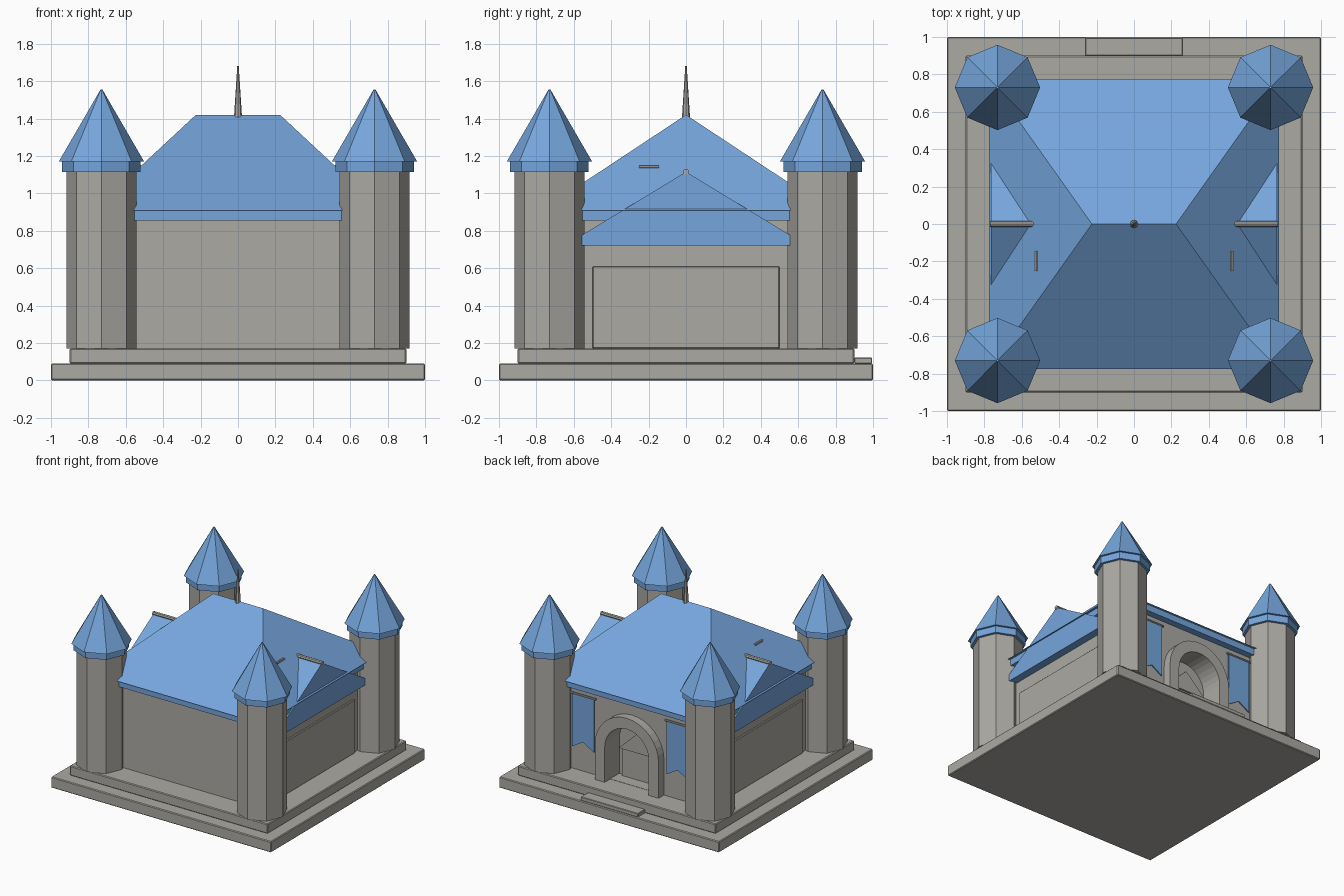
import bpy, bmesh, math
from mathutils import Matrix

if "Cube" in bpy.data.objects:
    bpy.data.objects.remove(bpy.data.objects["Cube"])


def material(name, rgb):
    m = bpy.data.materials.new(name)
    m.diffuse_color = (*rgb, 1)
    m.use_nodes = True
    m.node_tree.nodes["Principled BSDF"].inputs["Base Color"].default_value = m.diffuse_color
    return m


STONE = material("warm_grey_stone", (0.41, 0.40, 0.37))
BLUE = material("slate_blue", (0.18, 0.38, 0.72))


def finish(name, bm, mat, bevel=0):
    bmesh.ops.recalc_face_normals(bm, faces=bm.faces)
    me = bpy.data.meshes.new(name)
    bm.to_mesh(me)
    bm.free()
    ob = bpy.data.objects.new(name, me)
    bpy.context.collection.objects.link(ob)
    if mat:
        me.materials.append(mat)
    if bevel:
        b = ob.modifiers.new("bevel", "BEVEL")
        b.width, b.segments = bevel, 1
    return ob


def box(name, x, y, z, mat, bevel=0):
    bm = bmesh.new()
    bmesh.ops.create_cube(bm, size=1)
    for v in bm.verts:
        v.co = [r[0] if c < 0 else r[1] for c, r in zip(v.co, (x, y, z))]
    return finish(name, bm, mat, bevel)


def cone(name, at, r1, r2, length, mat, sides=8, axis="Z"):
    """Tapered prism starting at a point and running along an axis."""
    bm = bmesh.new()
    bmesh.ops.create_cone(bm, cap_ends=True, segments=sides, radius1=r1, radius2=r2, depth=length)
    turn = {"Z": Matrix(), "X": Matrix.Rotation(math.pi / 2, 4, "Y"),
            "Y": Matrix.Rotation(-math.pi / 2, 4, "X")}[axis]
    bm.transform(Matrix.Translation(at) @ turn @ Matrix.Translation((0, 0, length / 2)))
    return finish(name, bm, mat)


def prism(name, outline, a, b, axis, mat):
    """Extrude a 2D outline (horizontal, z) along x or y from a to b."""
    bm = bmesh.new()
    place = (lambda p, d: (d, p[0], p[1])) if axis == "X" else (lambda p, d: (p[0], d, p[1]))
    lo = [bm.verts.new(place(p, a)) for p in outline]
    hi = [bm.verts.new(place(p, b)) for p in outline]
    bm.faces.new(lo)
    bm.faces.new(hi)
    n = len(outline)
    for i in range(n):
        j = (i + 1) % n
        bm.faces.new((lo[i], lo[j], hi[j], hi[i]))
    return finish(name, bm, mat)


def arch(r, spring, foot, steps=16):
    curve = [(r * math.cos(math.pi * i / steps), spring + r * math.sin(math.pi * i / steps))
             for i in range(steps + 1)]
    return [(r, foot)] + curve + [(-r, foot)]


# Stepped plinth
box("plinth_lower", (-1, 1), (-1, 1), (0, 0.09), STONE, 0.006)
box("plinth_upper", (-0.9, 0.9), (-0.9, 0.9), (0.09, 0.17), STONE, 0.006)
box("entrance_step", (-0.26, 0.26), (0.9, 0.995), (0.09, 0.122), STONE, 0.004)

# Main hall with an arched recess cut in the entrance side
hall = box("hall_walls", (-0.7, 0.7), (-0.7, 0.7), (0.17, 0.87), STONE)
cutter = prism("doorway_cutter", arch(0.2, 0.46, 0.172), 0.58, 0.8, "Y", None)
cut = hall.modifiers.new("doorway", "BOOLEAN")
cut.object, cut.operation, cut.solver = cutter, "DIFFERENCE", "EXACT"
bpy.context.view_layer.objects.active = hall
bpy.ops.object.modifier_apply(modifier=cut.name)
bpy.data.objects.remove(cutter)

# Door surround and door with a pointed head
outer, inner = arch(0.29, 0.46, 0.17), arch(0.2, 0.46, 0.17)
prism("door_arch", outer + inner[::-1], 0.69, 0.77, "Y", STONE)
prism("door_leaf", [(-0.16, 0.172), (0.16, 0.172), (0.16, 0.4), (-0.16, 0.4)],
      0.575, 0.6, "Y", STONE)
prism("door_head", [(-0.18, 0.4), (0.18, 0.4), (0, 0.57)], 0.575, 0.615, "Y", STONE)

# Main hipped roof with its fascia
box("roof_fascia", (-0.755, 0.755), (-0.755, 0.755), (0.855, 0.91), BLUE)
bm = bmesh.new()
eave = [bm.verts.new((x, y, 0.908)) for x, y in
        ((-0.775, -0.775), (0.775, -0.775), (0.775, 0.775), (-0.775, 0.775))]
left, right = (bm.verts.new((x, 0, 1.42)) for x in (-0.225, 0.225))
for f in (eave, (eave[0], eave[1], right, left), (eave[2], eave[3], left, right),
          (eave[1], eave[2], right), (eave[3], eave[0], left)):
    bm.faces.new(f)
finish("hipped_roof", bm, BLUE)
cone("roof_spire", (0, 0, 1.40), 0.022, 0.004, 0.28, STONE)

# Side gables, ridge poles, roof bars, wall panels and banners on both sides
for s, side in ((-1, "left"), (1, "right")):
    prism(side + "_gable", [(-0.65, 0.72), (0.65, 0.72), (0, 1.115)],
          s * 0.45, s * 0.765, "X", BLUE)
    cone(side + "_ridge_pole", (0.53 if s > 0 else -0.77, 0, 1.115),
         0.016, 0.016, 0.24, STONE, 8, "X")
    cone(side + "_roof_bar", (s * 0.522, -0.25, 1.142), 0.01, 0.01, 0.105, STONE, 8, "Y")
    box(side + "_wall_panel", sorted((s * 0.69, s * 0.715)), (-0.5, 0.5), (0.17, 0.61), STONE, 0.005)
    prism(side + "_banner", [(s * 0.33, 0.8), (s * 0.53, 0.8), (s * 0.53, 0.36),
                             (s * 0.43, 0.42), (s * 0.33, 0.36)], 0.715, 0.723, "Y", BLUE)
    cone(side + "_banner_rod", (s * 0.43 - 0.115, 0.72, 0.8), 0.009, 0.009, 0.23, STONE, 8, "X")

# Four octagonal corner towers with collars and pointed roofs
for sx in (-1, 1):
    for sy in (-1, 1):
        tag = ("left" if sx < 0 else "right") + ("_front" if sy < 0 else "_back")
        x, y = sx * 0.73, sy * 0.73
        cone(tag + "_tower", (x, y, 0.17), 0.188, 0.188, 0.95, STONE)
        cone(tag + "_tower_collar", (x, y, 1.115), 0.21, 0.21, 0.055, BLUE)
        cone(tag + "_tower_roof", (x, y, 1.17), 0.228, 0.005, 0.385, BLUE)
